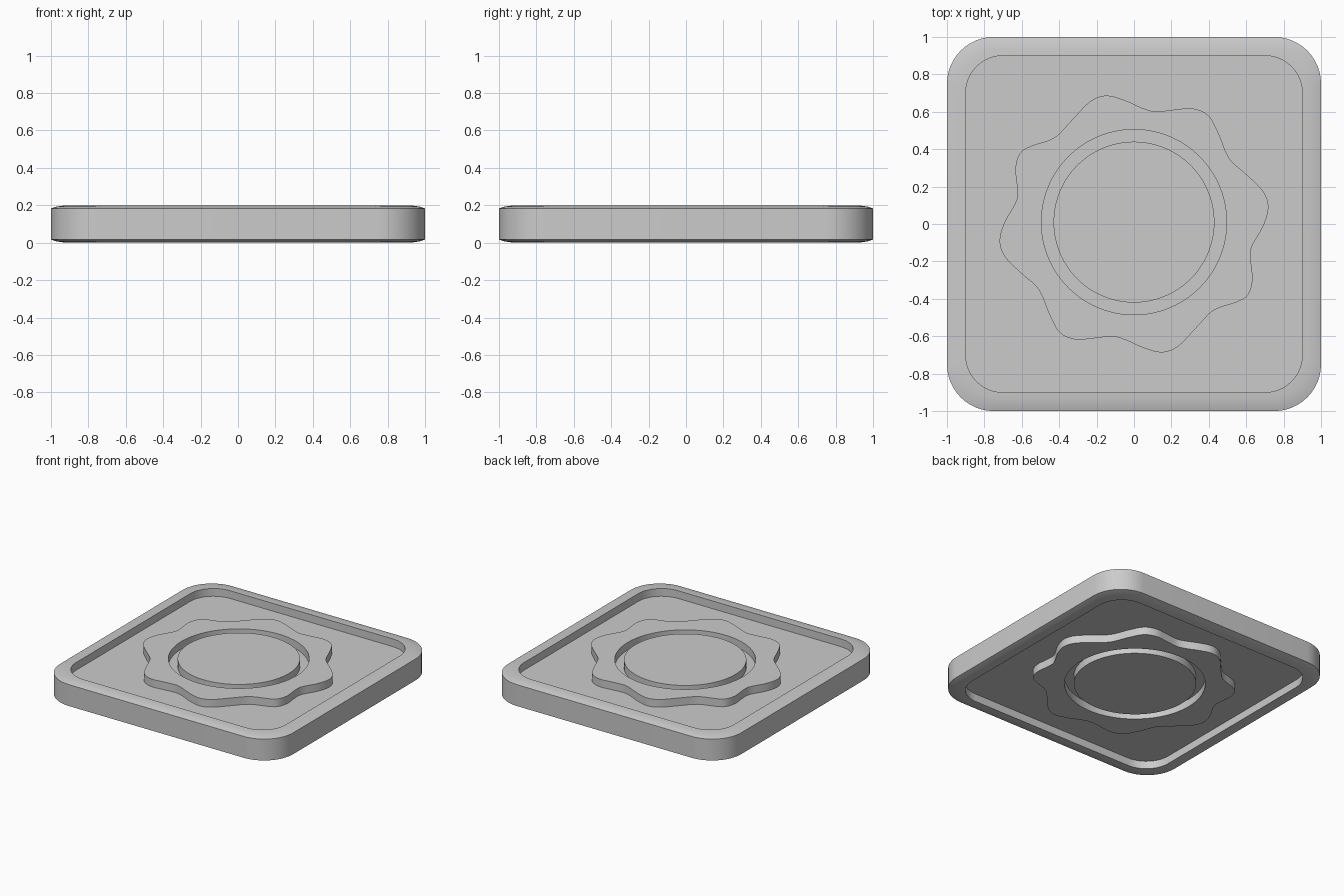
import bpy, bmesh, math
from mathutils import Vector

cube = bpy.data.objects.get("Cube")
if cube:
    bpy.data.objects.remove(cube)

grey = bpy.data.materials.new("plain_grey")
grey.use_nodes = True
colour = (0.6, 0.6, 0.6, 1)
grey.diffuse_color = colour
grey.node_tree.nodes["Principled BSDF"].inputs["Base Color"].default_value = colour

MID = 0.1        # mid plane height, all parts are mirrored about it
FLOOR, TOP = 0.04, 0.1   # heights above the mid plane
CENTRE = Vector((0, 0.01))


def rounded_square(half, radius, steps=12):
    pts = []
    for q in range(4):
        a0 = q * math.pi / 2
        mid = a0 + math.pi / 4
        c = Vector((math.cos(mid), math.sin(mid))) * math.sqrt(2) * (half - radius)
        for i in range(steps + 1):
            a = a0 + i / steps * math.pi / 2
            pts.append(c + Vector((math.cos(a), math.sin(a))) * radius)
    return pts


def smooth_loop(ctrl, steps=4):
    """Closed Catmull-Rom curve through the control points."""
    pts, n = [], len(ctrl)
    for i in range(n):
        a, b, c, d = (ctrl[(i + k) % n] for k in (-1, 0, 1, 2))
        for s in range(steps):
            t = s / steps
            pts.append((b * 2 + (c - a) * t + (a * 2 - b * 5 + c * 4 - d) * t ** 2
                        + (b * 3 - a - c * 3 + d) * t ** 3) / 2)
    return pts


def circle_like(loop, radius):
    """Circle with one point for each point of the loop, at the same bearing."""
    return [CENTRE + (p - CENTRE).normalized() * radius for p in loop]


def loft(name, rings, cap):
    """Skin (outline, height) rings, cap the first if asked, mirror below."""
    bm = bmesh.new()
    loops = [[bm.verts.new((p.x, p.y, z)) for p in pts] for pts, z in rings]
    for a, b in zip(loops, loops[1:]):
        n = len(a)
        for i in range(n):
            j = (i + 1) % n
            bm.faces.new((a[i], b[i], b[j], a[j]))
    if cap:
        bm.faces.new(loops[0])
    # Orient outward: the flat top faces must look up
    bmesh.ops.recalc_face_normals(bm, faces=bm.faces)
    top = max(bm.faces, key=lambda f: abs(f.normal.z) * f.calc_area())
    if top.normal.z < 0:
        bmesh.ops.reverse_faces(bm, faces=bm.faces)
    mesh = bpy.data.meshes.new(name)
    bm.to_mesh(mesh)
    bm.free()
    mesh.materials.append(grey)
    obj = bpy.data.objects.new(name, mesh)
    obj.location.z = MID
    bpy.context.collection.objects.link(obj)
    bpy.ops.object.select_all(action='DESELECT')
    obj.select_set(True)
    bpy.context.view_layer.objects.active = obj
    bpy.ops.object.shade_smooth_by_angle(angle=math.radians(30))
    mirror = obj.modifiers.new("Mirror", 'MIRROR')
    mirror.use_axis = (False, False, True)
    return obj


# Square tray with a softly domed rim and a recessed floor
inner = rounded_square(0.9, 0.2)
loft("tray", [
    (inner, FLOOR),
    (inner, TOP),
    (rounded_square(0.935, 0.22), 0.098),
    (rounded_square(0.97, 0.235), 0.093),
    (rounded_square(1.0, 0.25), 0.083),
    (rounded_square(1.0, 0.25), 0),
], cap=True)

# Wavy raised ring: half of the outline, repeated by a half turn
half = [Vector(p) for p in (
    (-.147, .687), (-.045, .66), (.045, .62), (.115, .602), (.222, .612),
    (.313, .618), (.398, .58), (.452, .484), (.51, .35), (.596, .27),
    (.687, .18), (.719, .094), (.692, -.01), (.628, -.126), (.626, -.206),
    (.634, -.302), (.607, -.382), (.543, -.42), (.425, -.462),
    (.329, -.559), (.235, -.655))]
wavy = smooth_loop(half + [-p for p in half])
hole = circle_like(wavy, 0.495)
loft("wavy_ring", [(wavy, FLOOR), (wavy, TOP), (hole, TOP), (hole, FLOOR)], cap=False)

# Round centre disc
disc = circle_like(wavy, 0.43)
loft("centre_disc", [(disc, TOP), (disc, FLOOR)], cap=True)
